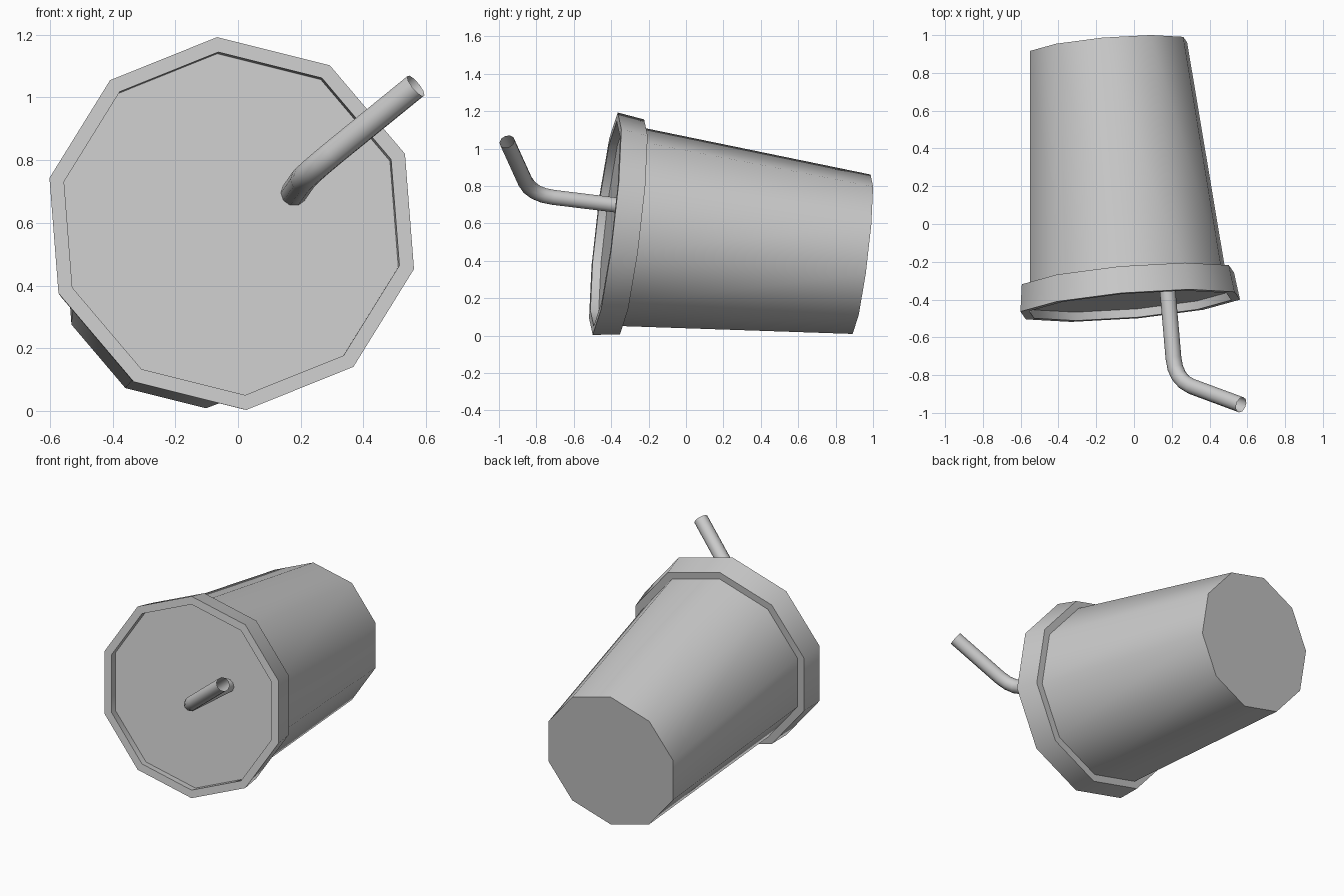
import bpy, bmesh
from math import sin, cos, pi, radians
from mathutils import Vector, Matrix

if "Cube" in bpy.data.objects:
    bpy.data.objects.remove(bpy.data.objects["Cube"])

SIDES = 10
PHASE = radians(-3.9)

# Tilted cup frame: local z runs out of the mouth, origin at the rim centre
origin = Vector((-0.02, -0.432, 0.598))
d = Vector((0.084, -1, 0.119)).normalized()
right = Vector((0, 0, 1)).cross(d).normalized()
up = d.cross(right)
frame = Matrix((right, up, d)).transposed().to_4x4()
frame.translation = origin


def smooth(obj):
    bpy.ops.object.select_all(action='DESELECT')
    obj.select_set(True)
    bpy.context.view_layer.objects.active = obj
    bpy.ops.object.shade_smooth_by_angle(angle=radians(40))


def lathe(name, profile, cap_start=False, cap_end=False):
    """Spin (radius, height) points, listed from back to front outside."""
    bm = bmesh.new()
    angles = [PHASE + 2 * pi * i / SIDES for i in range(SIDES)]
    rings = [[bm.verts.new((r * sin(t), r * cos(t), z)) for t in angles]
             for r, z in profile]
    for a, b in zip(rings, rings[1:]):
        for i in range(SIDES):
            j = (i + 1) % SIDES
            bm.faces.new((a[i], b[i], b[j], a[j]))
    if cap_start:
        bm.faces.new(rings[0])
    if cap_end:
        bm.faces.new(rings[-1][::-1])
    mesh = bpy.data.meshes.new(name)
    bm.to_mesh(mesh)
    bm.free()
    obj = bpy.data.objects.new(name, mesh)
    bpy.context.collection.objects.link(obj)
    obj.matrix_world = frame
    smooth(obj)
    return obj


# Tapered cup body, closed at the base
lathe("cup_body", [(0.43, -1.385), (0.535, -0.145)], cap_start=True)

# Lid: underside lip, outer wall, rim, recessed floor
lathe("lid", [(0.535, -0.145), (0.58, -0.145), (0.60, 0), (0.552, 0), (0.552, -0.045)],
      cap_end=True)

# Bent straw: straight, rounded elbow, straight; open tip
start = Vector((0.178, -0.35, 0.695))
a, corner, b = Vector((0.209, -0.71, 0.739)), Vector((0.219, -0.825, 0.753)), Vector((0.305, -0.86, 0.824))
tip = Vector((0.567, -0.957, 1.037))
bend = [a * (1 - t) ** 2 + corner * 2 * t * (1 - t) + b * t * t
        for t in (0, 0.25, 0.5, 0.75, 1)]
path = [start, *bend, tip]
curve = bpy.data.curves.new("straw", 'CURVE')
curve.dimensions = '3D'
curve.bevel_depth = 0.042
curve.bevel_resolution = 3
spline = curve.splines.new('POLY')
spline.points.add(len(path) - 1)
for p, co in zip(spline.points, path):
    p.co = (*co, 1)
straw = bpy.data.objects.new("straw", curve)
bpy.context.collection.objects.link(straw)
bpy.ops.object.select_all(action='DESELECT')
straw.select_set(True)
bpy.context.view_layer.objects.active = straw
bpy.ops.object.convert(target='MESH')
smooth(bpy.context.view_layer.objects.active)
